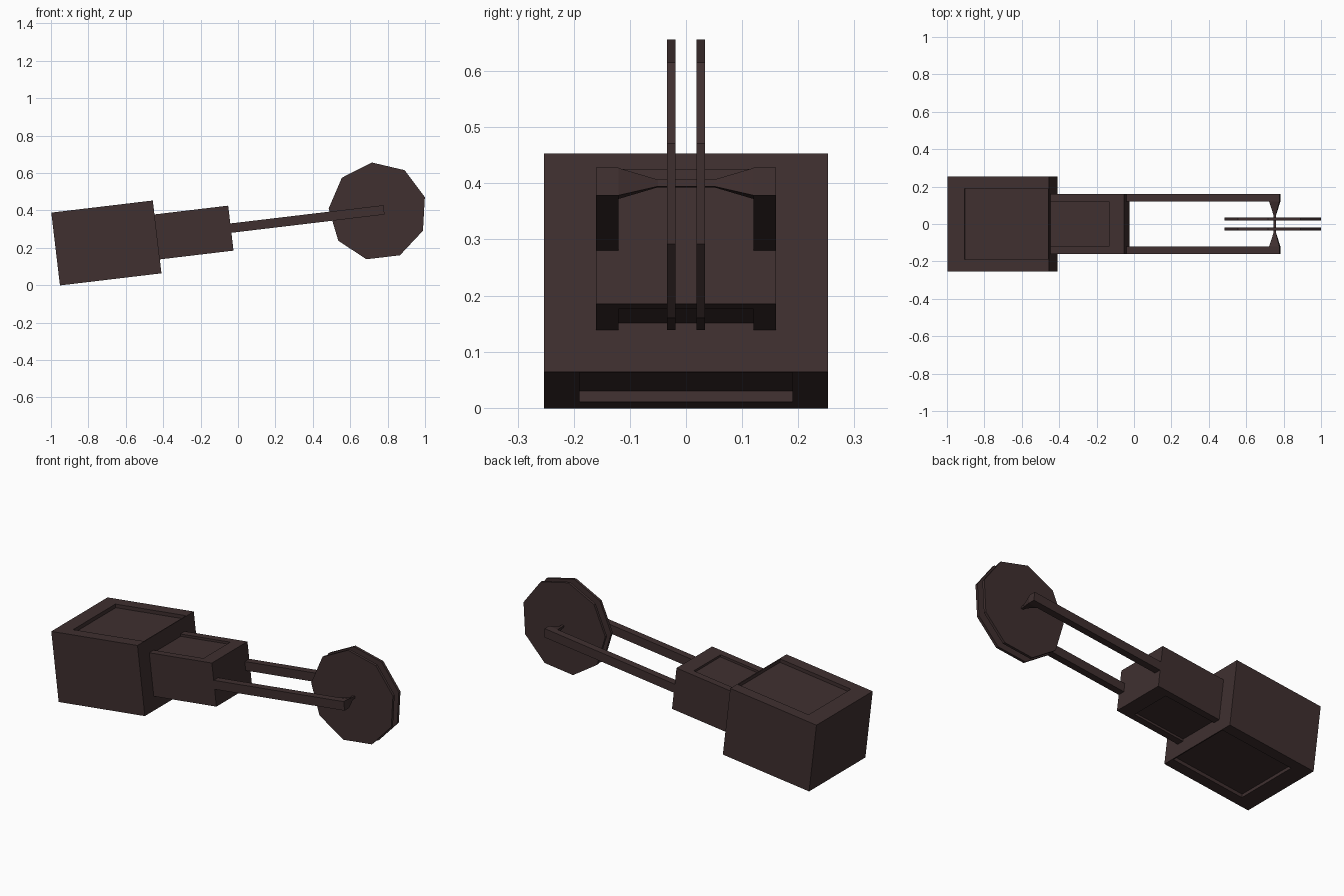
import bpy, bmesh, math
from mathutils import Matrix, Vector

if "Cube" in bpy.data.objects:
    bpy.data.objects.remove(bpy.data.objects["Cube"])

# The whole model lies on one axis that rises gently toward +x
TILT = Matrix.Translation((0, 0, 0.310)) @ Matrix.Rotation(-math.radians(6.8), 4, 'Y')

mat = bpy.data.materials.new("dark_brown")
mat.diffuse_color = (0.050, 0.029, 0.029, 1)
mat.use_nodes = True
mat.node_tree.nodes["Principled BSDF"].inputs["Base Color"].default_value = mat.diffuse_color


def finish(bm, name):
    bmesh.ops.recalc_face_normals(bm, faces=bm.faces)
    bm.transform(TILT)
    me = bpy.data.meshes.new(name)
    bm.to_mesh(me)
    bm.free()
    me.materials.append(mat)
    ob = bpy.data.objects.new(name, me)
    bpy.context.scene.collection.objects.link(ob)
    return ob


def add_box(bm, lo, hi):
    lo, hi = Vector(lo), Vector(hi)
    m = Matrix.Translation((lo + hi) / 2) @ Matrix.Diagonal((*(hi - lo), 1))
    bmesh.ops.create_cube(bm, size=1, matrix=m)


def recessed_block(name, x0, x1, hy, hz, rx0, rx1, ry, depth):
    """Box with a shallow rectangular recess in its top and bottom."""
    bm = bmesh.new()
    add_box(bm, (x0, -hy, -hz), (x1, hy, hz))
    bm.normal_update()
    caps = [f for f in bm.faces if abs(f.normal.z) > 0.9]
    bmesh.ops.inset_individual(bm, faces=caps, thickness=0.02)
    mx = (x0 + x1) / 2
    for f in caps:
        for v in f.verts:
            v.co.x = rx0 if v.co.x < mx else rx1
            v.co.y = math.copysign(ry, v.co.y)
    floors = bmesh.ops.extrude_discrete_faces(bm, faces=caps)["faces"]
    for f in floors:
        for v in f.verts:
            v.co.z -= math.copysign(depth, v.co.z)
    return finish(bm, name)


# Rear block and smaller neck block
recessed_block("rear_block", -0.982, -0.4355, 0.253, 0.196, -0.888, -0.441, 0.19, 0.02)
recessed_block("neck_block", -0.54, -0.0385, 0.16, 0.121, -0.46, -0.12, 0.12, 0.013)

# Fork arms
for side, name in ((-1, "fork_arm_front"), (1, "fork_arm_back")):
    bm = bmesh.new()
    ys = sorted((side * 0.12, side * 0.16))
    add_box(bm, (-0.06, ys[0], -0.025), (0.786, ys[1], 0.025))
    finish(bm, name)

# Axle tapering from both arm tips to a thin pin
bm = bmesh.new()
rings = []
for y, hx, hz in ((-0.122, 0.028, 0.025), (-0.05, 0.007, 0.006),
                  (0.05, 0.007, 0.006), (0.122, 0.028, 0.025)):
    rings.append([bm.verts.new((0.758 + sx * hx, y, sz * hz))
                  for sx, sz in ((-1, -1), (1, -1), (1, 1), (-1, 1))])
for a, b in zip(rings, rings[1:]):
    for i in range(4):
        j = (i + 1) % 4
        bm.faces.new((a[i], a[j], b[j], b[i]))
bm.faces.new(rings[0])
bm.faces.new(rings[-1])
finish(bm, "axle")

# Two thin nine-sided discs
for side, name in ((-1, "disc_front"), (1, "disc_back")):
    bm = bmesh.new()
    ends = []
    for y in (side * 0.019, side * 0.034):
        ends.append([bm.verts.new((0.752 + 0.263 * math.cos(t), y, -0.004 + 0.263 * math.sin(t)))
                     for t in (math.pi / 2 + k * math.tau / 9 for k in range(9))])
    for ring in ends:
        bm.faces.new(ring)
    for i in range(9):
        j = (i + 1) % 9
        bm.faces.new((ends[0][i], ends[0][j], ends[1][j], ends[1][i]))
    finish(bm, name)
